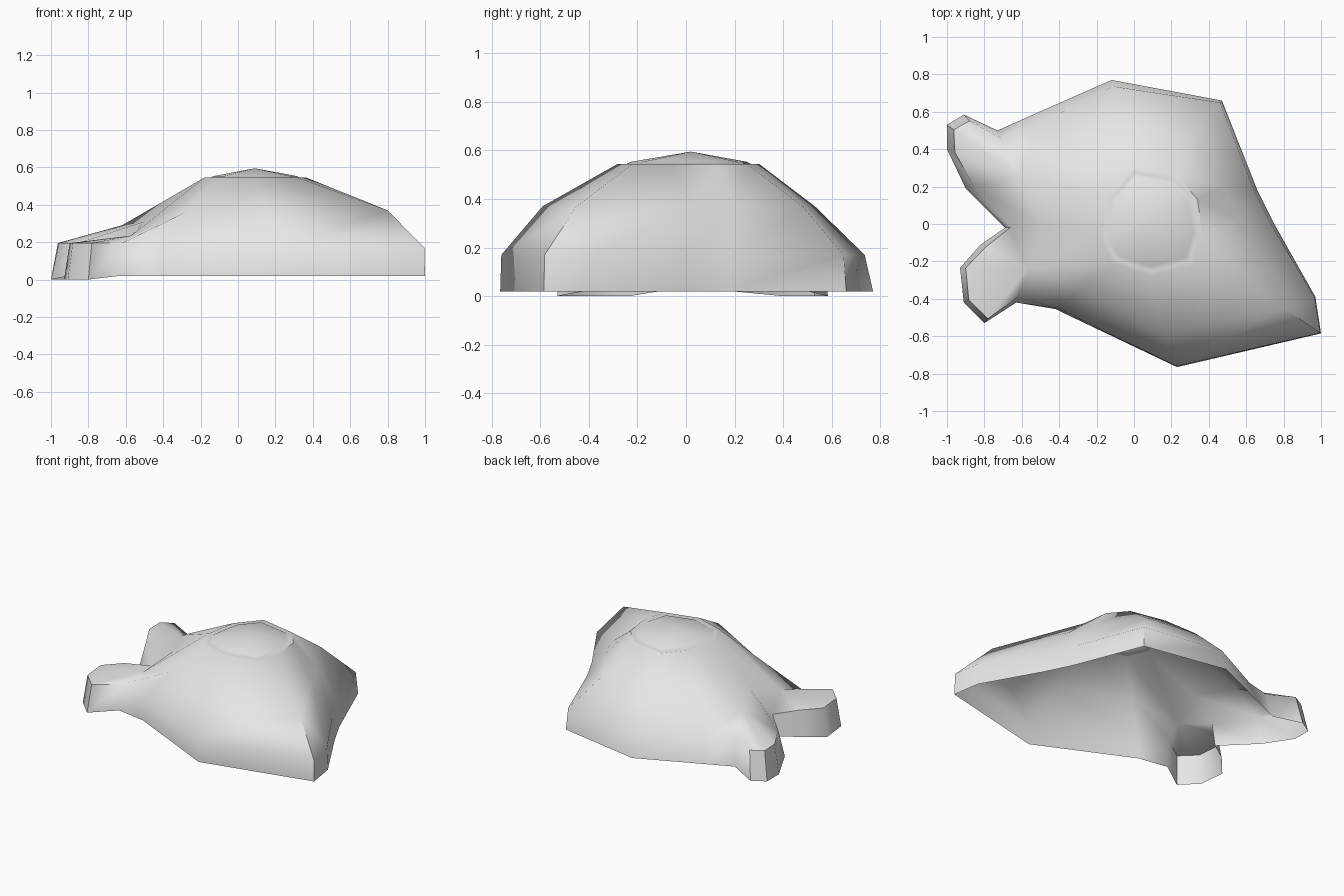
import bpy, bmesh, math
from mathutils import Vector

if "Cube" in bpy.data.objects:
    bpy.data.objects.remove(bpy.data.objects["Cube"])

grey = bpy.data.materials.new("light_grey")
grey.use_nodes = True
grey.diffuse_color = (0.8, 0.8, 0.8, 1)
grey.node_tree.nodes["Principled BSDF"].inputs["Base Color"].default_value = (0.8, 0.8, 0.8, 1)

CENTRE = Vector((0.09, 0.02, 0.595))


class Spoke:
    """Strip from the hem up to the crown; several hem points may share one shoulder."""
    def __init__(self, hem, shoulder, crown, inset=0.0, foot=False):
        self.hem, self.shoulder, self.crown = hem, Vector(shoulder), crown
        self.inset, self.foot = inset, foot

    def columns(self):
        for x, y in self.hem:
            crotch = (x, y) == self.hem[0] or (x, y) == self.hem[-1]
            low = Vector((x, y, 0.0 if self.foot and not crotch else 0.02))
            inward = self.shoulder - low
            inward.z = 0
            rim = low + inward.normalized() * self.inset
            rim.z = 0.195 if self.foot else 0.17
            yield [low, rim, self.shoulder, Vector((*self.crown, 0.545))]


spokes = [
    # right side, sagging between two corners
    Spoke([(1, -.585), (.97, -.39)], (.8, -.45, .37), (.32, -.22), .005),
    Spoke([(.75, 0)], (.56, .02, .37), (.365, -.06), .02),
    Spoke([(.66, .18)], (.48, .2, .38), (.34, .13), .02),
    Spoke([(.47, .66)], (.31, .48, .37), (.24, .25), .015),
    # back
    Spoke([(-.12, .77)], (-.07, .53, .37), (-.01, .3), .035),
    Spoke([(-.55, .58)], (-.36, .36, .37), (-.14, .15), .06),
    # back foot, crotch and front foot
    Spoke([(-.73, .5), (-.91, .585), (-1, .53), (-1, .4), (-.9, .19)],
          (-.62, .26, .29), (-.14, .15), .045, True),
    Spoke([(-.69, -.02)], (-.5, 0, .31), (-.18, -.07), .03),
    Spoke([(-.82, -.11), (-.93, -.235), (-.91, -.42), (-.8, -.53), (-.63, -.42)],
          (-.57, -.24, .235), (-.18, -.07), .03, True),
    # front
    Spoke([(-.42, -.455)], (-.28, -.35, .36), (-.115, -.21), .01),
    Spoke([(.23, -.765)], (.16, -.59, .37), (.09, -.28), .005),
]


def cap_ring(column, scale, z):
    point = CENTRE.lerp(column[3], scale)
    point.z = z
    return point


# Open-bottomed shell with a shallow groove around the domed crown
columns = [c for s in spokes for c in s.columns()]
for c in columns:
    c += [cap_ring(c, 0.91, 0.54), cap_ring(c, 0.82, 0.553), CENTRE]

bm = bmesh.new()
grid = [[bm.verts.new(p) for p in c] for c in columns]
for i, col in enumerate(grid):
    following = grid[(i + 1) % len(grid)]
    for k in range(len(col) - 1):
        bm.faces.new((col[k], following[k], following[k + 1], col[k + 1]))
bmesh.ops.remove_doubles(bm, verts=bm.verts, dist=0.0005)
bmesh.ops.dissolve_degenerate(bm, edges=bm.edges, dist=0.0005)

mesh = bpy.data.meshes.new("shell")
bm.to_mesh(mesh)
bm.free()
mesh.materials.append(grey)
shell = bpy.data.objects.new("shell", mesh)
bpy.context.collection.objects.link(shell)
bpy.context.view_layer.objects.active = shell
shell.select_set(True)
bpy.ops.object.shade_smooth_by_angle(angle=math.radians(50))
